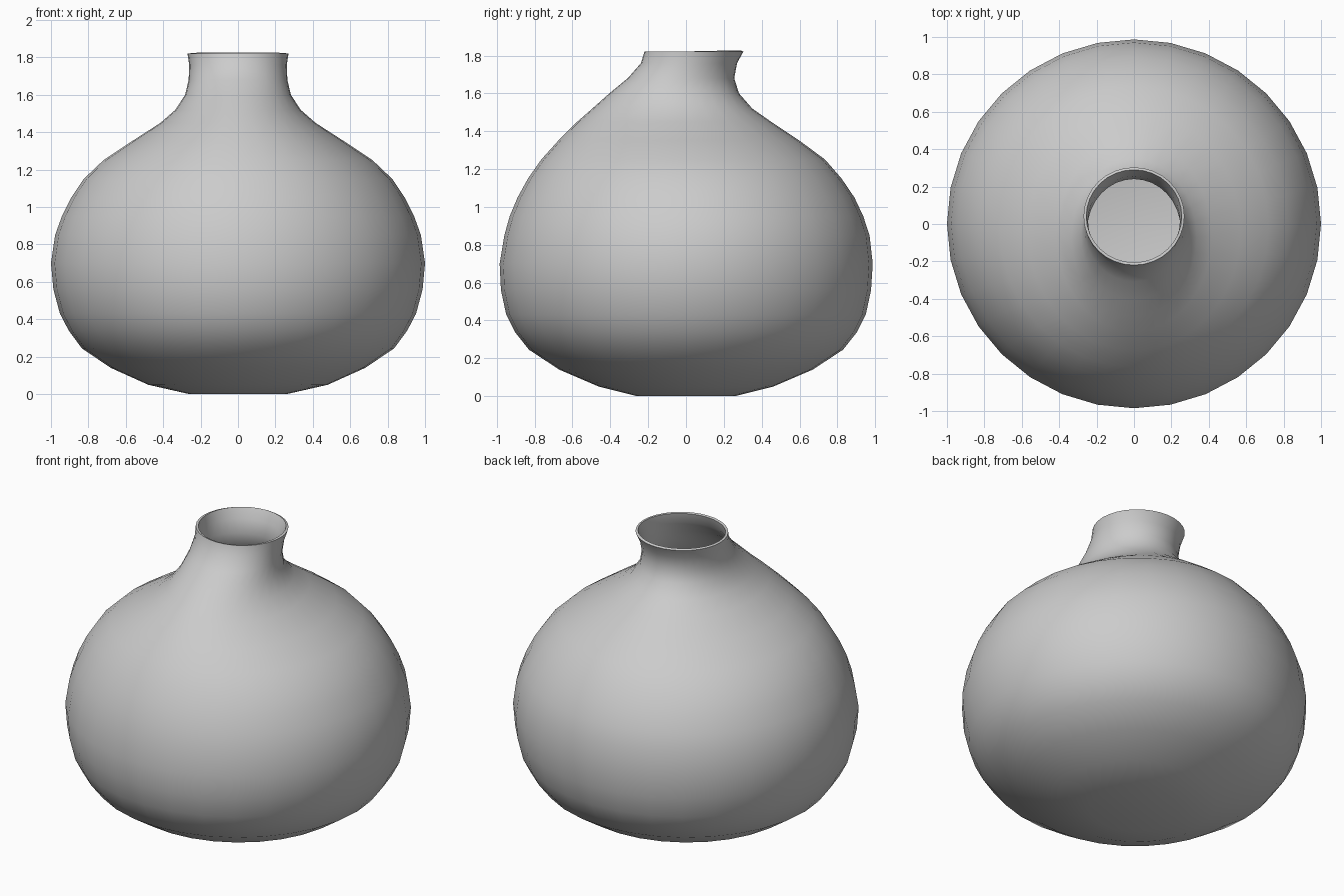
import bpy, bmesh, math

if "Cube" in bpy.data.objects:
    bpy.data.objects.remove(bpy.data.objects["Cube"])

SIDES = 32

# Profile rings: height, reach to front (-y), reach to back (+y), half width in x
RINGS = [
    (0.00, 0.26, 0.26, 0.26), (0.05, 0.46, 0.46, 0.48),
    (0.14, 0.67, 0.67, 0.68), (0.245, 0.83, 0.83, 0.835),
    (0.34, 0.905, 0.905, 0.905), (0.43, 0.95, 0.95, 0.952),
    (0.56, 0.978, 0.978, 0.987), (0.70, 0.985, 0.987, 1.0),
    (0.85, 0.96, 0.97, 0.978), (0.95, 0.932, 0.937, 0.942),
    (1.05, 0.89, 0.89, 0.892), (1.15, 0.835, 0.822, 0.825),
    (1.25, 0.765, 0.735, 0.72), (1.35, 0.675, 0.60, 0.57),
    (1.45, 0.575, 0.45, 0.415), (1.52, 0.495, 0.35, 0.335),
    (1.60, 0.405, 0.28, 0.283), (1.68, 0.308, 0.255, 0.264),
    (1.76, 0.238, 0.27, 0.261), (1.82, 0.22, 0.303, 0.27),
]


def add_ring(bm, z, front, back, half):
    cy, ry = (back - front) / 2, (back + front) / 2
    angles = [2 * math.pi * i / SIDES for i in range(SIDES)]
    return [bm.verts.new((half * math.cos(a), cy + ry * math.sin(a), z)) for a in angles]


# Pot body and leaning neck, lofted ring by ring
bm = bmesh.new()
loops = [add_ring(bm, *r) for r in RINGS]
for low, high in zip(loops, loops[1:]):
    for i in range(SIDES):
        j = (i + 1) % SIDES
        bm.faces.new((low[i], low[j], high[j], high[i]))

# Closed base
bm.faces.new(loops[0][::-1])

mesh = bpy.data.meshes.new("vase")
bm.to_mesh(mesh)
bm.free()
vase = bpy.data.objects.new("vase", mesh)
bpy.context.collection.objects.link(vase)

# Smooth shading
bpy.context.view_layer.objects.active = vase
vase.select_set(True)
bpy.ops.object.shade_smooth_by_angle(angle=math.radians(40))

# Thin wall, thickened inward
wall = vase.modifiers.new("wall", 'SOLIDIFY')
wall.thickness = 0.015
wall.offset = -1
bpy.ops.object.modifier_apply(modifier=wall.name)
bpy.ops.object.shade_smooth_by_angle(angle=math.radians(40))
